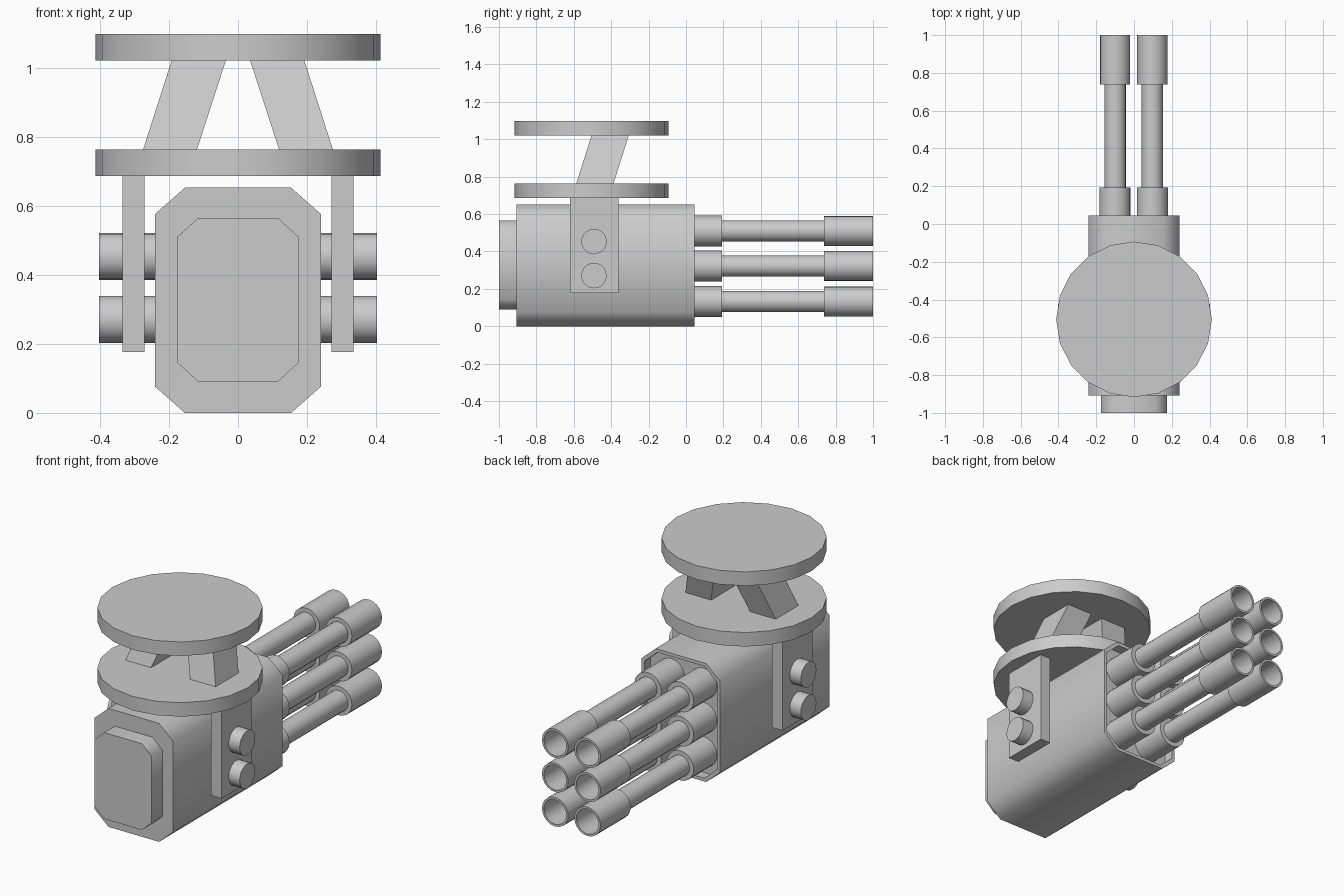
import bpy, bmesh, math
from mathutils import Vector

if "Cube" in bpy.data.objects:
    bpy.data.objects.remove(bpy.data.objects["Cube"])


def loft(name, rings, smooth=50):
    """Skin a stack of equal-length point rings and cap both ends."""
    bm = bmesh.new()
    loops = [[bm.verts.new(p) for p in ring] for ring in rings]
    n = len(loops[0])
    for a, b in zip(loops, loops[1:]):
        for i in range(n):
            j = (i + 1) % n
            bm.faces.new((a[i], a[j], b[j], b[i]))
    bm.faces.new(loops[0][::-1])
    bm.faces.new(loops[-1])
    bmesh.ops.recalc_face_normals(bm, faces=bm.faces)
    mesh = bpy.data.meshes.new(name)
    bm.to_mesh(mesh)
    bm.free()
    obj = bpy.data.objects.new(name, mesh)
    bpy.context.collection.objects.link(obj)
    if smooth:
        bpy.ops.object.select_all(action='DESELECT')
        obj.select_set(True)
        bpy.context.view_layer.objects.active = obj
        bpy.ops.object.shade_smooth_by_angle(angle=math.radians(smooth))
    return obj


def octagon(y, hx, z0, z1, cx, cz):
    """Rectangle with cut corners in the xz plane."""
    pts = [(hx, z0 + cz), (hx, z1 - cz), (hx - cx, z1), (cx - hx, z1),
           (-hx, z1 - cz), (-hx, z0 + cz), (cx - hx, z0), (hx - cx, z0)]
    return [(x, y, z) for x, z in pts]


def lathe(name, profile, center, axis, sides):
    """Revolve (radius, offset) pairs around a world axis."""
    a, b = [i for i in range(3) if i != axis]
    rings = []
    for r, off in profile:
        ring = []
        for i in range(sides):
            t = 2 * math.pi * i / sides
            p = Vector(center)
            p[a] += r * math.cos(t)
            p[b] += r * math.sin(t)
            p[axis] += off
            ring.append(p)
        rings.append(ring)
    return loft(name, rings)


def rect(x0, x1, y0, y1, z):
    return [(x0, y0, z), (x1, y0, z), (x1, y1, z), (x0, y1, z)]


# Housing: raised end plate, main body, recessed barrel end
plate = (0.175, 0.09, 0.565, 0.06, 0.055)
body = (0.24, 0.0, 0.652, 0.086, 0.076)
recess = (0.222, 0.018, 0.634, 0.079, 0.07)
loft("housing", [octagon(-1.0, *plate), octagon(-0.907, *plate),
                 octagon(-0.907, *body), octagon(0.045, *body),
                 octagon(0.045, *recess), octagon(-0.01, *recess)])

# Six hollow barrels
barrel = [(0.082, -0.01), (0.082, 0.193), (0.057, 0.193), (0.057, 0.738),
          (0.08, 0.738), (0.08, 1.0), (0.068, 1.0), (0.068, 0.76)]
for x in (-0.1, 0.097):
    for z in (0.51, 0.322, 0.133):
        lathe("barrel", barrel, (x, 0, z), 1, 20)

# Mounting discs
for name, z0, z1 in (("lower_disc", 0.686, 0.763), ("upper_disc", 1.02, 1.097)):
    lathe(name, [(0.412, z0), (0.412, z1)], (0, -0.505, 0), 2, 20)

# Pivot bolts through the housing
for z in (0.453, 0.271):
    lathe("pivot_bolt", [(0.068, -0.402), (0.068, 0.402)], (0, -0.492, z), 0, 20)

# Side brackets and leaning struts
for s in (-1, 1):
    loft("side_bracket", [rect(s * 0.271, s * 0.335, -0.62, -0.36, z)
                          for z in (0.177, 0.688)], 30)
    loft("strut", [rect(s * 0.119, s * 0.275, -0.587, -0.388, 0.762),
                   rect(s * 0.035, s * 0.192, -0.505, -0.306, 1.021)], 0)
